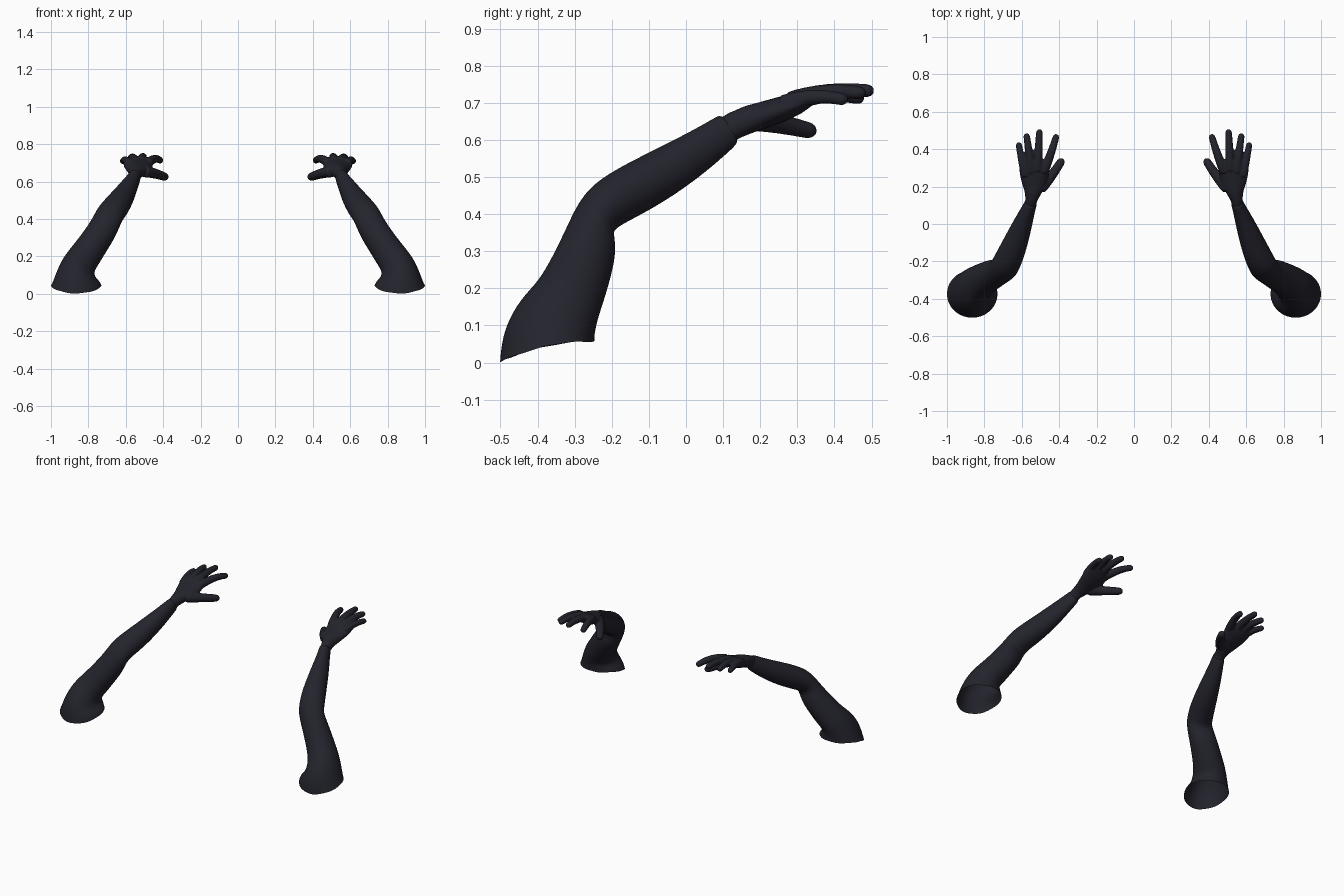
import bpy, bmesh, math
from mathutils import Vector

if "Cube" in bpy.data.objects:
    bpy.data.objects.remove(bpy.data.objects["Cube"])

cloth = bpy.data.materials.new("dark navy")
cloth.diffuse_color = (0.017, 0.017, 0.026, 1)
cloth.use_nodes = True
cloth.node_tree.nodes["Principled BSDF"].inputs["Base Color"].default_value = cloth.diffuse_color
SEG = 20


def loft(bm, rings, cap_start, cap_end):
    """Skin a list of (centre, half side vector, half up vector) ellipses."""
    loops = []
    for c, s, u in rings:
        loops.append([bm.verts.new(c + s * math.cos(a) + u * math.sin(a))
                      for a in (2 * math.pi * i / SEG for i in range(SEG))])
    for a, b in zip(loops, loops[1:]):
        for i in range(SEG):
            j = (i + 1) % SEG
            bm.faces.new((a[i], a[j], b[j], b[i]))
    if cap_start:
        bm.faces.new(loops[0][::-1])
    if cap_end:
        bm.faces.new(loops[-1])
    return loops


def limb_rings(sections):
    """Sections are (top y, top z, bottom y, bottom z, centre x, half width)."""
    mids = [Vector((x, (ty + by) / 2, (tz + bz) / 2)) for ty, tz, by, bz, x, w in sections]
    rings = []
    for i, (ty, tz, by, bz, x, w) in enumerate(sections):
        up = Vector((0, (ty - by) / 2, (tz - bz) / 2))
        tan = mids[min(i + 1, len(mids) - 1)] - mids[max(i - 1, 0)]
        rings.append((mids[i], tan.cross(up).normalized() * w, up))
    return rings


def finger(bm, a, b, c, r0, r1):
    """Curved tapering finger through three points, with a round tip."""
    a, b, c = Vector(a), Vector(b), Vector(c)
    ctrl = b * 2 - (a + c) / 2
    length = (c - a).length
    dome = 1 - r1 / length
    rings = []
    for t in (0, .15, .3, .45, .6, .75, dome, dome + (1 - dome) * .5,
              dome + (1 - dome) * .85, .995):
        p = a * (1 - t) ** 2 + ctrl * 2 * t * (1 - t) + c * t * t
        tan = (ctrl - a) * (1 - t) + (c - ctrl) * t
        r = r0 + (r1 - r0) * t
        if t > dome:
            r *= math.sqrt(max(0.02, 1 - ((t - dome) / (1 - dome)) ** 2))
        side = tan.cross(Vector((0, 0, 1))).normalized()
        rings.append((p, side * r, side.cross(tan).normalized() * r))
    loft(bm, rings, True, True)


def finish(bm, name):
    bmesh.ops.recalc_face_normals(bm, faces=bm.faces)
    for f in bm.faces:
        f.smooth = True
    me = bpy.data.meshes.new(name)
    bm.to_mesh(me)
    bm.free()
    me.materials.append(cloth)
    ob = bpy.data.objects.new(name, me)
    bpy.context.collection.objects.link(ob)
    return ob


def mirror(ob):
    ob.modifiers.new("other side", 'MIRROR').use_mirror_merge = False


# Sleeved arm: open shoulder end, bent elbow, tapering to the cuff
bm = bmesh.new()
arm = limb_rings([
    (-.503, .000, -.245, .055, .865, .137),
    (-.500, .040, -.245, .075, .865, .130),
    (-.488, .100, -.238, .110, .868, .105),
    (-.450, .165, -.226, .150, .852, .092),
    (-.403, .205, -.212, .195, .820, .087),
    (-.362, .280, -.194, .260, .772, .082),
    (-.325, .360, -.188, .305, .730, .080),
    (-.292, .430, -.203, .345, .702, .078),
    (-.250, .483, -.185, .365, .686, .077),
    (-.180, .527, -.130, .393, .656, .073),
    (-.090, .572, -.050, .438, .622, .063),
    (.000, .617, .040, .502, .588, .049),
    (.065, .653, .105, .558, .562, .036),
    (.090, .668, .140, .590, .550, .033),
])
loops = loft(bm, arm, False, False)
# uneven shoulder rim, raised at both sides
for i, v in enumerate(loops[0]):
    v.co.z += .016 * math.cos(2 * math.pi * i / SEG) ** 2 + (.004 if i % 3 == 0 else 0)
# cuff edge turned inward
c, s, u = arm[-1]
cuff = [bm.verts.new(c + (v.co - c) * .8) for v in loops[-1]]
for i in range(SEG):
    j = (i + 1) % SEG
    bm.faces.new((loops[-1][i], loops[-1][j], cuff[j], cuff[i]))
ob = finish(bm, "sleeved_arm")
sub = ob.modifiers.new("smooth", 'SUBSURF')
sub.levels = sub.render_levels = 2
mirror(ob)

# Gloved hand: palm, four spread fingers and thumb fused together
bm = bmesh.new()
loft(bm, limb_rings([
    (.085, .655, .122, .588, .553, .030),
    (.115, .673, .145, .605, .549, .032),
    (.160, .692, .175, .617, .541, .045),
    (.205, .704, .215, .632, .535, .064),
    (.260, .719, .268, .650, .533, .078),
    (.305, .732, .312, .672, .535, .080),
    (.335, .738, .340, .693, .532, .070),
    (.350, .733, .352, .705, .530, .058),
]), True, True)
for a, b, c, r0, r1 in [
    ((.482, .28, .700), (.442, .385, .722), (.413, .480, .709), .026, .017),  # index
    ((.515, .29, .708), (.510, .400, .731), (.505, .507, .731), .026, .017),  # middle
    ((.550, .28, .705), (.562, .385, .729), (.576, .485, .724), .025, .017),  # ring
    ((.582, .26, .698), (.602, .350, .716), (.618, .437, .706), .023, .016),  # little
    ((.500, .19, .655), (.440, .260, .642), (.380, .350, .621), .032, .021),  # thumb
]:
    finger(bm, a, b, c, r0, r1)
ob = finish(bm, "gloved_hand")
rem = ob.modifiers.new("fuse", 'REMESH')
rem.mode = 'VOXEL'
rem.voxel_size = .005
rem.use_smooth_shade = True
sm = ob.modifiers.new("soften", 'SMOOTH')
sm.factor = .5
sm.iterations = 5
mirror(ob)
